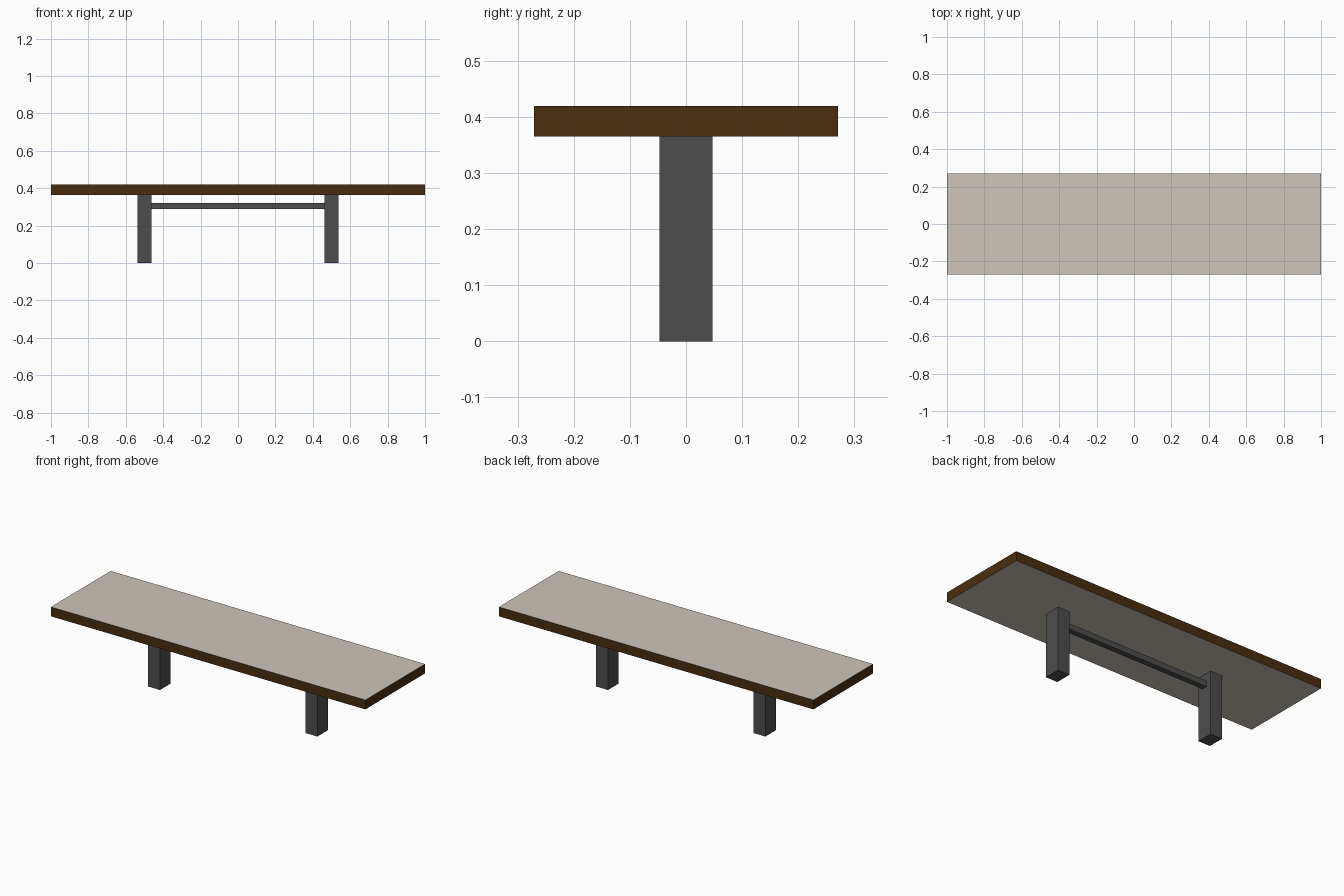
import bpy

if "Cube" in bpy.data.objects:
    bpy.data.objects.remove(bpy.data.objects["Cube"])


def material(name, rgb):
    mat = bpy.data.materials.new(name)
    mat.diffuse_color = (*rgb, 1.0)
    mat.use_nodes = True
    mat.node_tree.nodes["Principled BSDF"].inputs["Base Color"].default_value = mat.diffuse_color
    return mat


def box(name, x, y, z, mats):
    """Box from (min, max) ranges on each axis."""
    bpy.ops.mesh.primitive_cube_add(size=1)
    obj = bpy.context.object
    obj.name = name
    for v in obj.data.vertices:
        v.co = [r[0] if c < 0 else r[1] for c, r in zip(v.co, (x, y, z))]
    for m in mats:
        obj.data.materials.append(m)
    return obj


stone = material("pale stone", (0.61, 0.56, 0.495))
wood = material("dark brown edge", (0.066, 0.027, 0.005))
metal = material("charcoal", (0.074, 0.074, 0.074))

# Slab: pale top and underside, brown rim
slab = box("table_top", (-1, 1), (-0.271, 0.271), (0.365, 0.419), [stone, wood])
for face in slab.data.polygons:
    face.material_index = 0 if abs(face.normal.z) > 0.5 else 1

# Two legs
for name, s in (("left_leg", -1), ("right_leg", 1)):
    box(name, sorted((s * 0.463, s * 0.538)), (-0.0475, 0.0475), (0, 0.365), [metal])

# Stretcher bar between the legs
box("stretcher_bar", (-0.463, 0.463), (-0.016, 0.016), (0.289, 0.322), [metal])
